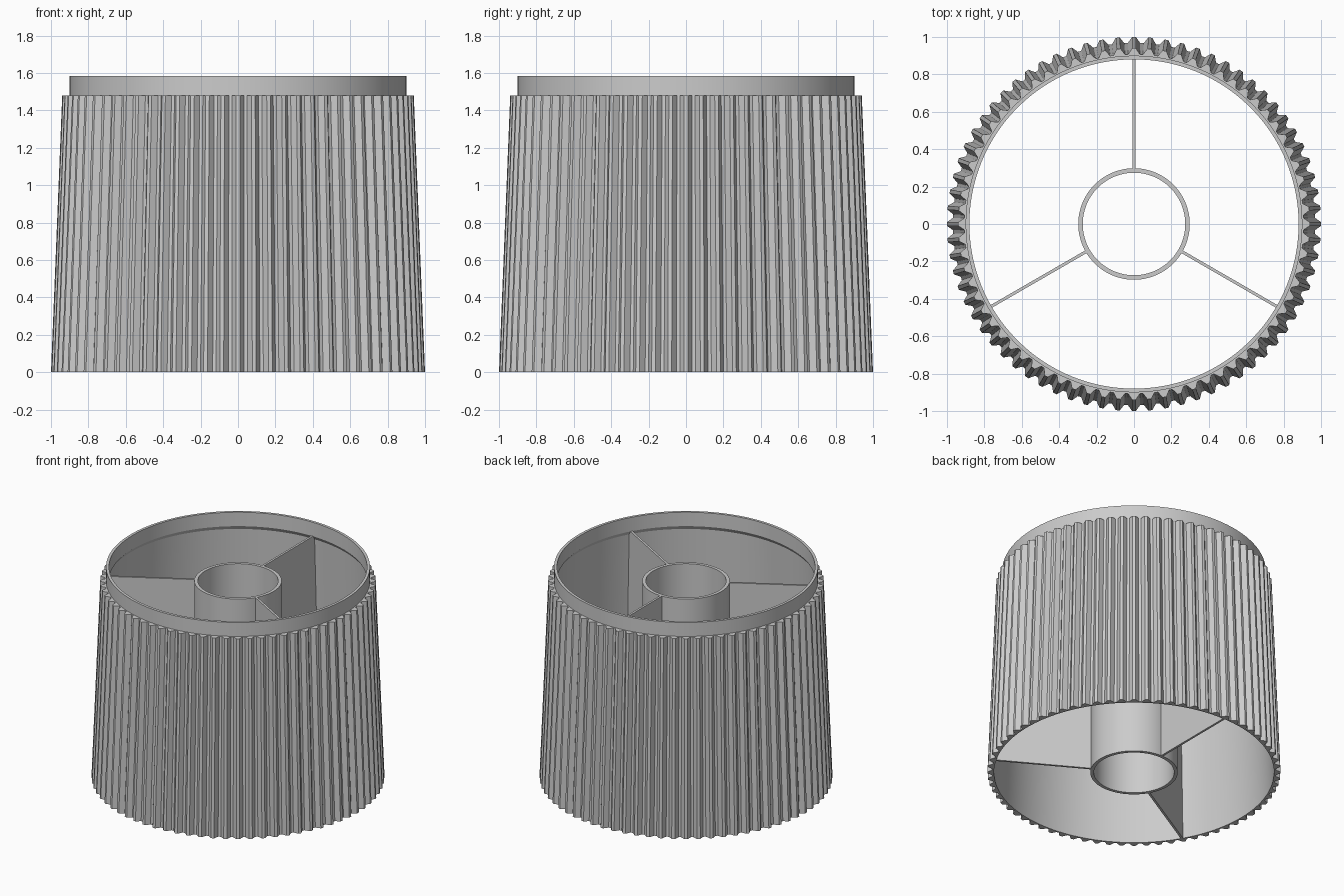
import bpy, bmesh, math

if "Cube" in bpy.data.objects:
    bpy.data.objects.remove(bpy.data.objects["Cube"])

TEETH = 72
WALL_TOP, RING_TOP = 1.48, 1.585
DEPTH = 0.032

grey = bpy.data.materials.new("light_grey")
grey.diffuse_color = (0.6, 0.6, 0.6, 1)
grey.use_nodes = True
grey.node_tree.nodes["Principled BSDF"].inputs["Base Color"].default_value = grey.diffuse_color


def finish(bm, name):
    """Turn a bmesh into a named object with crisp edges."""
    bmesh.ops.recalc_face_normals(bm, faces=bm.faces)
    mesh = bpy.data.meshes.new(name)
    bm.to_mesh(mesh)
    bm.free()
    mesh.materials.append(grey)
    obj = bpy.data.objects.new(name, mesh)
    bpy.context.collection.objects.link(obj)
    bpy.ops.object.select_all(action='DESELECT')
    obj.select_set(True)
    bpy.context.view_layer.objects.active = obj
    bpy.ops.object.shade_smooth_by_angle(angle=math.radians(20))
    return obj


def revolve(name, profile, columns):
    """Closed profile of (radius, z, ridged) swept round z.
    columns is a list of (angle, groove_depth)."""
    bm = bmesh.new()
    rows = []
    for radius, z, ridged in profile:
        row = []
        for angle, depth in columns:
            r = radius - depth if ridged else radius
            row.append(bm.verts.new((r * math.cos(angle), r * math.sin(angle), z)))
        rows.append(row)
    n = len(columns)
    for i, low in enumerate(rows):
        high = rows[(i + 1) % len(rows)]
        for j in range(n):
            k = (j + 1) % n
            bm.faces.new((low[j], low[k], high[k], high[j]))
    return finish(bm, name)


# Tapered ridged shell with the plain collar on top
step = math.tau / TEETH
tooth = [(-0.12, 0), (0.12, 0), (0.39, DEPTH), (0.61, DEPTH)]
columns = [((t + f) * step, d) for t in range(TEETH) for f, d in tooth]
revolve("ridged_shell", [
    (1.0, 0, True), (0.94, WALL_TOP, True),
    (0.9, WALL_TOP, False), (0.9, RING_TOP, False),
    (0.88, RING_TOP, False), (0.88, WALL_TOP, False),
    (0.9, WALL_TOP - 0.03, False), (0.955, 0, False),
], columns)

# Central tube
revolve("central_tube", [
    (0.298, 0, False), (0.298, WALL_TOP, False),
    (0.274, WALL_TOP, False), (0.274, 0, False),
], [(i * math.tau / 96, 0) for i in range(96)])

# Three radial webs joining the tube to the shell
for number, degrees in enumerate((90, 210, 330), 1):
    a = math.radians(degrees)
    c, s = math.cos(a), math.sin(a)
    bm = bmesh.new()
    outline = [(0.29, 0), (0.958, 0), (0.903, WALL_TOP - 0.03),
               (0.885, WALL_TOP), (0.29, WALL_TOP)]
    sides = [[bm.verts.new((r * c - w * s, r * s + w * c, z)) for r, z in outline]
             for w in (-0.008, 0.008)]
    bm.faces.new(sides[0])
    bm.faces.new(sides[1][::-1])
    for i in range(len(outline)):
        j = (i + 1) % len(outline)
        bm.faces.new((sides[0][i], sides[1][i], sides[1][j], sides[0][j]))
    finish(bm, f"radial_web_{number}")
